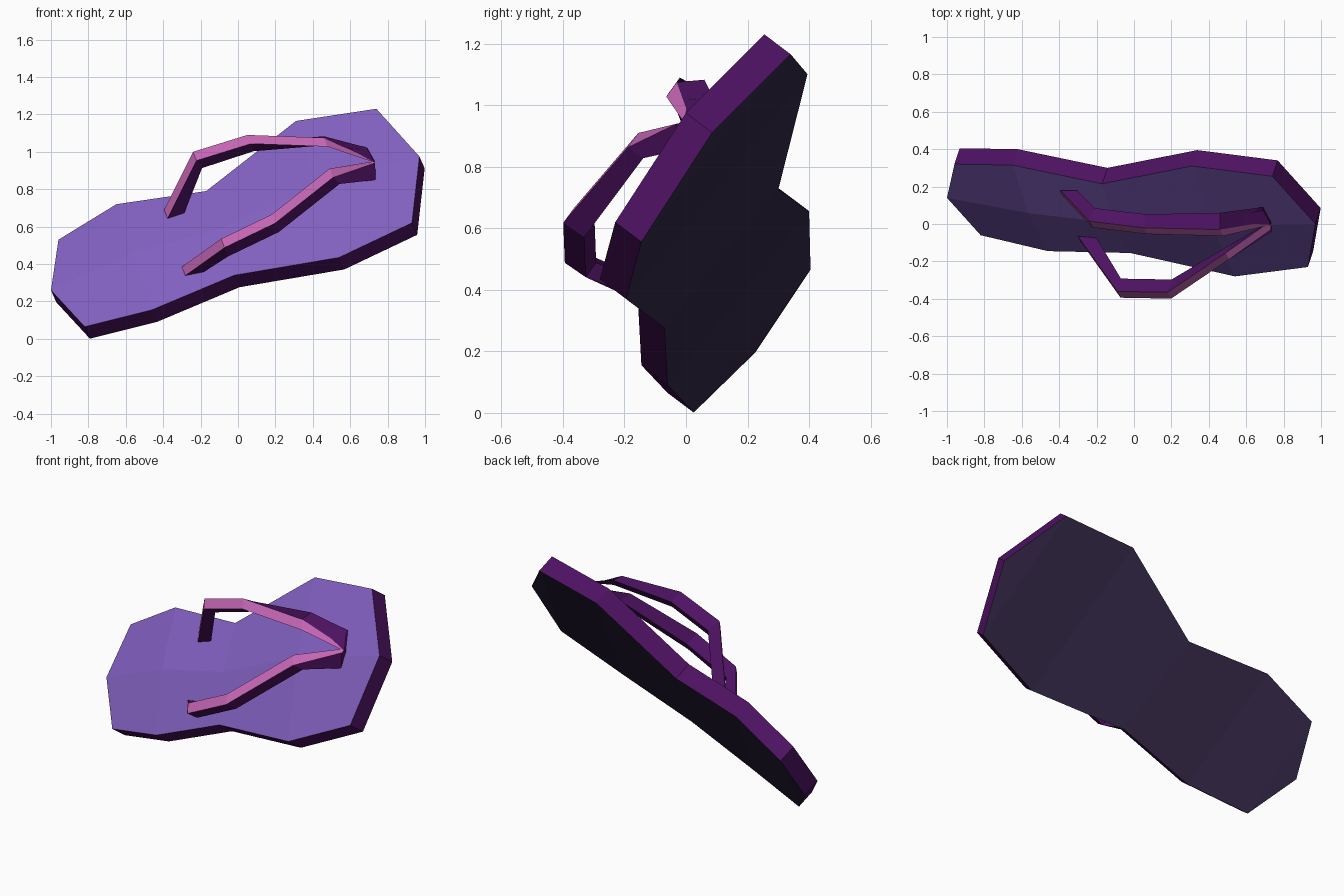
import bpy, bmesh
from mathutils import Vector as V

if "Cube" in bpy.data.objects:
    bpy.data.objects.remove(bpy.data.objects["Cube"])


def material(name, rgb):
    m = bpy.data.materials.new(name)
    m.diffuse_color = (*rgb, 1)
    m.use_nodes = True
    m.node_tree.nodes["Principled BSDF"].inputs["Base Color"].default_value = m.diffuse_color
    return m


LAVENDER = material("lavender_foam", (0.22, 0.115, 0.52))
PURPLE = material("dark_purple_edge", (0.075, 0.006, 0.12))
UNDERSIDE = material("dark_underside", (0.032, 0.02, 0.06))
PINK = material("pink_strap_face", (0.55, 0.13, 0.45))


def finish(bm, name, mats):
    bmesh.ops.recalc_face_normals(bm, faces=bm.faces)
    me = bpy.data.meshes.new(name)
    bm.to_mesh(me)
    bm.free()
    for m in mats:
        me.materials.append(m)
    ob = bpy.data.objects.new(name, me)
    bpy.context.collection.objects.link(ob)
    return ob


# Sole: tilted outline with thickness, gently crowned along the centre of the top
outline = [(-1.0, .14, .26), (-.96, .32, .53), (-.65, .315, .72), (-.17, .215, .79),
           (.31, .31, 1.165), (.74, .255, 1.23), (.97, .0, .975), (.93, -.23, .62),
           (.54, -.28, .435), (-.02, -.155, .34), (-.46, -.145, .155), (-.82, -.06, .065)]
thickness = V((.028, .085, -.064))
crown = -thickness.normalized() * 0.035
bm = bmesh.new()
top = [bm.verts.new(p) for p in outline]
bottom = [bm.verts.new(V(p) + thickness) for p in outline]
n = len(outline)

# Top: two rows of faces meeting at the crowned centre line
ridge = [top[0]]
for i in range(2, 5):
    ridge.append(bm.verts.new((top[i].co + top[n - i].co) / 2 + crown))
ridge.append(top[6])
for side in (top[0:7], [top[0]] + top[:5:-1]):
    bm.faces.new((side[0], side[1], side[2], ridge[1]))
    for i in range(1, 3):
        bm.faces.new((side[i + 1], side[i + 2], ridge[i + 1], ridge[i]))
    bm.faces.new((side[4], side[5], side[6], ridge[3]))

# Underside and rim
bm.faces.new((bottom[-1], bottom[0], bottom[1])).material_index = 2
for i in range(1, 5):
    f = bm.faces.new((bottom[i], bottom[i + 1], bottom[n - i - 1], bottom[n - i]))
    f.material_index = 2
bm.faces.new(bottom[5:8]).material_index = 2
for i in range(n):
    j = (i + 1) % n
    bm.faces.new((top[i], top[j], bottom[j], bottom[i])).material_index = 1
finish(bm, "sole", [LAVENDER, PURPLE, UNDERSIDE])


# Straps: four-sided sweep; each station is an outer-edge point and a depth vector
def strap(name, stations, tip_width):
    bm = bmesh.new()
    across = V((.018, -.034, -.047))
    rings = []
    for k, (p, d) in enumerate(stations):
        p, d = V(p), V(d)
        w = V(tip_width) if k == len(stations) - 1 else across
        rings.append([bm.verts.new(q) for q in (p, p + w, p + w + d, p + d)])
    for a, b in zip(rings, rings[1:]):
        for i in range(4):
            j = (i + 1) % 4
            f = bm.faces.new((a[i], a[j], b[j], b[i]))
            f.material_index = 0 if i == 0 else 1
    for ring in (rings[0], rings[-1]):
        bm.faces.new(ring).material_index = 1
    return finish(bm, name, [PINK, PURPLE])


strap("upper_strap", [((-.395, .18, .69), (.09, 0, .03)),
                      ((-.24, .015, 1.0), (.03, .07, -.04)),
                      ((.05, -.02, 1.09), (.015, .072, -.04)),
                      ((.46, -.03, 1.075), (0, .09, .008)),
                      ((.73, .015, .95), (-.04, .075, .072))], (.002, -.02, -.008))
strap("lower_strap", [((-.30, -.065, .385), (.1, -.01, .02)),
                      ((-.09, -.36, .535), (.02, .068, -.047)),
                      ((.18, -.365, .665), (.02, .068, -.047)),
                      ((.49, -.155, .91), (.035, .05, -.035)),
                      ((.73, .015, .95), (.005, -.01, -.09))], (.002, -.045, -.01))
